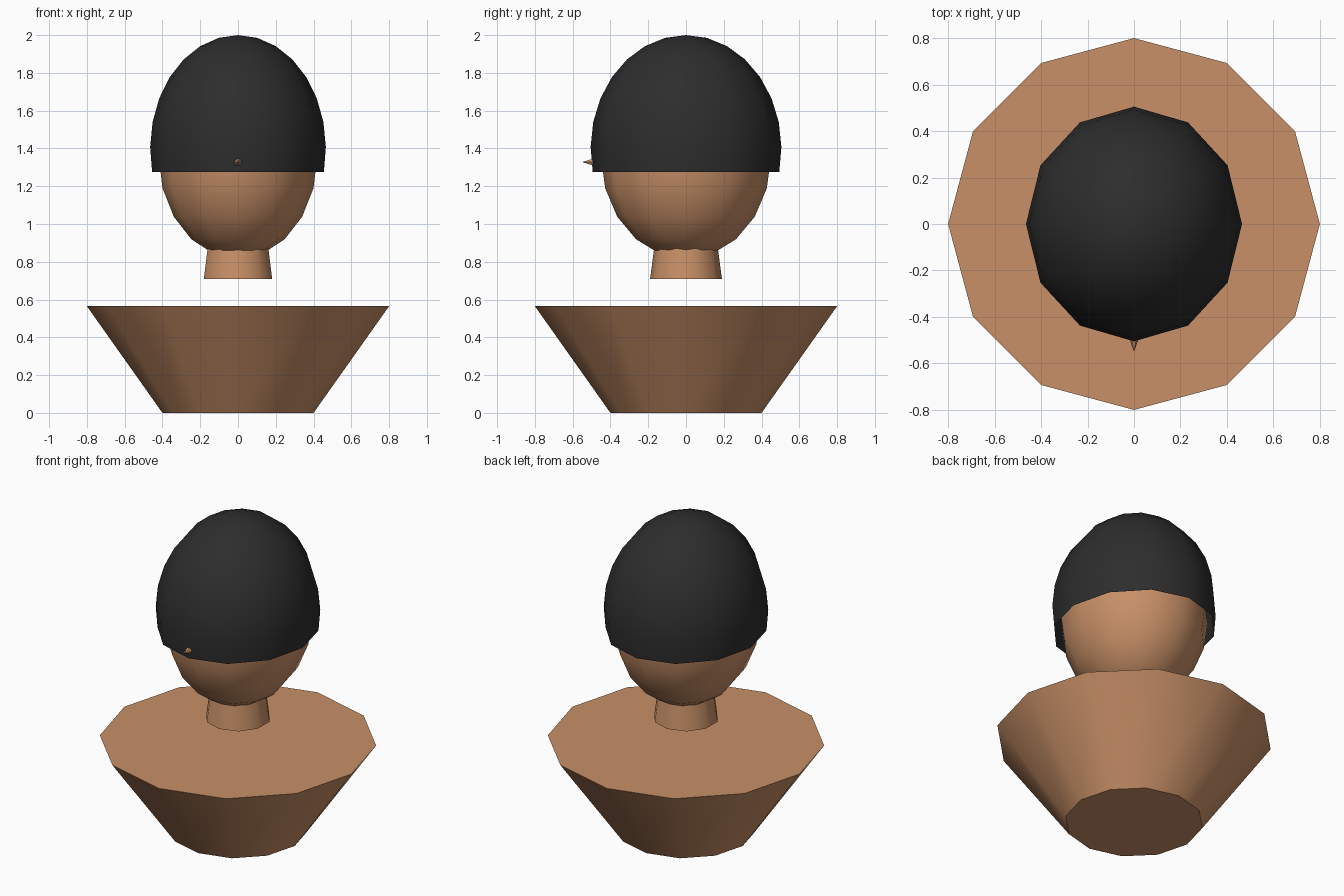
import bpy, bmesh
from math import sin, cos, pi, radians
from mathutils import Matrix

if "Cube" in bpy.data.objects:
    bpy.data.objects.remove(bpy.data.objects["Cube"])


def srgb(c):
    c /= 255
    return c / 12.92 if c <= 0.04045 else ((c + 0.055) / 1.055) ** 2.4


def material(name, rgb):
    m = bpy.data.materials.new(name)
    m.diffuse_color = (*[srgb(c) for c in rgb], 1)
    m.use_nodes = True
    m.node_tree.nodes["Principled BSDF"].inputs["Base Color"].default_value = m.diffuse_color
    return m


skin = material("tan_skin", (200, 144, 103))
dark = material("charcoal_hair", (45, 45, 45))


def lathe(name, profile, sides, mat, scale=(1, 1, 1), loc=(0, 0, 0),
          rot=None, caps=(False, False)):
    """Revolve (radius, height) points listed from bottom to top; a vertex lies on +y and -y."""
    bm = bmesh.new()
    rings = []
    for r, z in profile:
        if r < 1e-5:
            rings.append([bm.verts.new((0, 0, z))] * sides)
        else:
            rings.append([bm.verts.new((r * cos(pi / 2 + 2 * pi * i / sides),
                                        r * sin(pi / 2 + 2 * pi * i / sides), z))
                          for i in range(sides)])
    for a, b in zip(rings, rings[1:]):
        for i in range(sides):
            j = (i + 1) % sides
            quad = list(dict.fromkeys((a[i], a[j], b[j], b[i])))
            bm.faces.new(quad)
    if caps[0]:
        bm.faces.new(rings[0][::-1])
    if caps[1]:
        bm.faces.new(rings[-1])
    bm.transform(Matrix.Translation(loc) @ (rot or Matrix.Identity(4))
                 @ Matrix.Diagonal((*scale, 1)))
    me = bpy.data.meshes.new(name)
    bm.to_mesh(me)
    bm.free()
    me.materials.append(mat)
    ob = bpy.data.objects.new(name, me)
    bpy.context.collection.objects.link(ob)
    bpy.ops.object.select_all(action='DESELECT')
    ob.select_set(True)
    bpy.context.view_layer.objects.active = ob
    bpy.ops.object.shade_smooth_by_angle(angle=radians(40))
    return ob


def arc(start, steps):
    """Unit circle profile from a polar angle (degrees from the top) up to the pole."""
    angles = [radians(start * (1 - i / steps)) for i in range(steps + 1)]
    return [(sin(t), cos(t)) for t in angles]


# shoulders: wide inverted frustum
lathe("torso", [(0.4, 0), (0.8, 0.565)], 12, skin, caps=(True, True))
# floating neck, running up into the head
lathe("neck", [(0.19, 0.71), (0.152, 1.0)], 10, skin, caps=(True, True))
# egg-shaped head
lathe("head", arc(180, 10), 12, skin, scale=(0.42, 0.45, 0.54), loc=(0, 0, 1.356))
# open hair shell pulled down over the head
lathe("hair", arc(102, 8), 12, dark, scale=(0.465, 0.505, 0.6), loc=(0, 0, 1.4))
# pointed nose poking through the hair
lathe("nose", [(0.05, 0), (0, 0.14)], 6, skin, loc=(0, -0.41, 1.328),
      rot=Matrix.Rotation(pi / 2, 4, 'X') @ Matrix.Rotation(pi / 2, 4, 'Z'),
      caps=(True, False))
